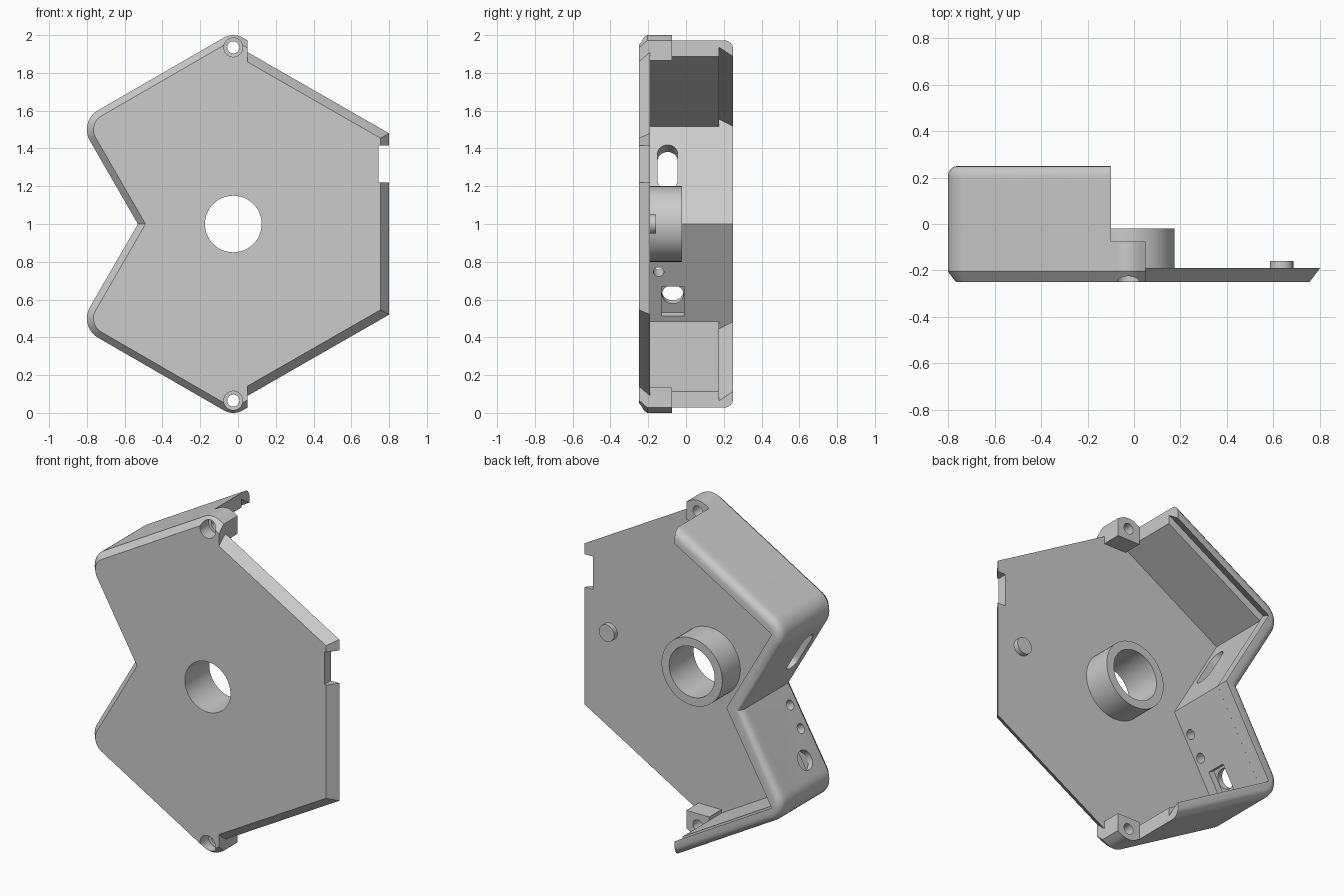
import bpy
import bmesh
import math
from mathutils import Vector

if "Cube" in bpy.data.objects:
    bpy.data.objects.remove(bpy.data.objects["Cube"], do_unlink=True)

grey = bpy.data.materials.new("matte grey")
grey.use_nodes = True
grey.diffuse_color = (0.6, 0.6, 0.6, 1)
grey.node_tree.nodes["Principled BSDF"].inputs["Base Color"].default_value = (0.6, 0.6, 0.6, 1)

C30, S30 = math.cos(math.pi / 6), 0.5
FRONT, CHAMFER, FLOOR, BACK = -0.25, -0.205, -0.19, 0.25
HUB_X = -0.025


def solid(name, rings):
    """Loft closed rings of 3D points, cap both ends and face outwards."""
    bm = bmesh.new()
    loops = [[bm.verts.new(p) for p in ring] for ring in rings]
    n = len(loops[0])
    for a, b in zip(loops, loops[1:]):
        for i in range(n):
            j = (i + 1) % n
            bm.faces.new((a[i], a[j], b[j], b[i]))
    bm.faces.new(loops[0][::-1])
    bm.faces.new(loops[-1])
    bm.normal_update()
    if bm.calc_volume(signed=True) < 0:
        bmesh.ops.reverse_faces(bm, faces=bm.faces)
    mesh = bpy.data.meshes.new(name)
    bm.to_mesh(mesh)
    bm.free()
    mesh.materials.append(grey)
    ob = bpy.data.objects.new(name, mesh)
    bpy.context.collection.objects.link(ob)
    return ob


def at_depth(outline, y):
    return [(p[0], y, p[1]) for p in outline]


def inset(poly, dists):
    """Move every edge of a counter-clockwise outline inwards by its own distance."""
    lines = []
    for i, p in enumerate(poly):
        d = (poly[(i + 1) % len(poly)] - p).normalized()
        lines.append((p + Vector((-d.y, d.x)) * dists[i], d))
    out = []
    for i, (p, d) in enumerate(lines):
        q, e = lines[i - 1]
        out.append(q + e * ((p - q).cross(d) / e.cross(d)))
    return out


def rounded(poly, radii, steps=10):
    """Replace corners by arcs where a radius is given."""
    out = []
    for i, p in enumerate(poly):
        r = radii[i]
        if not r:
            out.append(p)
            continue
        a = (poly[i - 1] - p).normalized()
        b = (poly[(i + 1) % len(poly)] - p).normalized()
        half = a.angle(b) / 2
        c = p + (a + b).normalized() * (r / math.sin(half))
        start = p + a * (r / math.tan(half)) - c
        end = p + b * (r / math.tan(half)) - c
        sweep = math.pi - 2 * half
        for k in range(steps + 1):
            t = k / steps
            out.append(c + (start * math.sin((1 - t) * sweep) + end * math.sin(t * sweep)) / math.sin(sweep))
    return out


def disc(u, v, r, n=48):
    return [(u + r * math.cos(2 * math.pi * k / n), v + r * math.sin(2 * math.pi * k / n)) for k in range(n)]


def cylinder(name, x, z, r, y0, y1):
    return solid(name, [at_depth(disc(x, z, r), y) for y in (y0, y1)])


def cut(targets, tool):
    """Subtract one cutter from each target, then discard it."""
    for ob in targets:
        mod = ob.modifiers.new(tool.name, 'BOOLEAN')
        mod.operation, mod.solver, mod.object = 'DIFFERENCE', 'EXACT', tool
        bpy.context.view_layer.objects.active = ob
        bpy.ops.object.modifier_apply(modifier=mod.name)
    bpy.data.objects.remove(tool, do_unlink=True)


def mirrored(p):
    return Vector((p.x, 2 - p.y))


# Key points of the hexagon with a wedge taken out of one side
apex = Vector((HUB_X, 2.0155))
corner = Vector((-0.8434, 1.543))
notch = Vector((-0.53, 1.0))
wall_end = Vector((-0.1, 1.9722))
step_top = Vector((0.05, 1.9722))
step_low = Vector((0.05, 1.91))
edge_end = Vector((0.8, 1.48))

# Front plate: chamfered outwards on the wedge side, undercut on the other
upper = [edge_end, step_low, step_top, apex, corner]
plate_outline = upper + [notch] + [mirrored(p) for p in reversed(upper)]


def plate_ring(y, d, under):
    dists = [under, 0, d, d, d, d, d, d, 0, under, under]
    radii = [0, 0, 0, 0.1 - d, 0.118 - d, 0, 0.118 - d, 0.1 - d, 0, 0, 0]
    return at_depth(rounded(inset(plate_outline, dists), radii), y)


plate = solid("front_plate", [plate_ring(FRONT, 0.035, 0.045),
                              plate_ring(CHAMFER, 0, 0.011),
                              plate_ring(FLOOR, 0, 0)])

# Side walls with a rounded back rim and a dovetail groove for a sliding lid
wall_outline = [wall_end, corner, notch, mirrored(corner), mirrored(wall_end)]


def wall_ring(y, d, slant, wedge):
    outer = rounded(inset(wall_outline, [d, d, d, d, 0]), [0, 0.118 - d, 0, 0.118 - d, 0])
    inner = inset(wall_outline, [slant, wedge, wedge, slant, 0])
    return at_depth(outer + inner[::-1], y)


rings = [wall_ring(FLOOR, 0, 0.075, 0.075), wall_ring(0.174, 0, 0.075, 0.075), wall_ring(0.176, 0, 0.032, 0.077)]
for k in range(5):
    a = k * math.pi / 8
    y = BACK - 0.045 + 0.045 * math.sin(a)
    rings.append(wall_ring(y, 0.042 * (1 - math.cos(a)), 0.032 + 0.58 * (y - 0.176), 0.077))
walls = solid("side_walls", rings)

# Screw bosses at both tips
boss_outline = rounded([Vector((-0.1, 1.865)), Vector((0.05, 1.865)), step_top, apex, wall_end],
                       [0, 0, 0, 0.1, 0])
bosses = []
for name, outline in (("upper_boss", boss_outline), ("lower_boss", [mirrored(p) for p in boss_outline])):
    bosses.append(solid(name, [at_depth(outline, y) for y in (FLOOR, -0.075)]))

# Central sleeve and locating peg
sleeve = cylinder("sleeve", HUB_X, 1, 0.2, FLOOR, -0.02)
peg = cylinder("peg", 0.635, 1, 0.05, FLOOR, -0.16)
cut([plate, sleeve], cylinder("sleeve_bore", HUB_X, 1, 0.15, -0.4, 0.1))

# Open slot in the straight edge
slot_box = [(0.745, 1.22), (1, 1.22), (1, 1.415), (0.745, 1.415)]
cut([plate], solid("edge_slot", [at_depth(slot_box, y) for y in (-0.4, 0)]))

# Counterbored screw holes
for boss, z in zip(bosses, (1.935, 0.065)):
    steps = ((0.05, -0.4), (0.05, -0.17), (0.032, -0.169), (0.032, 0.1))
    cut([plate, boss], solid("screw_hole", [at_depth(disc(HUB_X, z, r), y) for r, y in steps]))


def wall_cutter(name, side, profile, w0=-0.03, w1=0.11):
    """Cutter through a wedge wall; profile is (distance from notch, y)."""
    along = Vector((-S30, 0, side * C30))
    inward = Vector((C30, 0, side * S30))
    base = Vector((notch.x, 0, notch.y))
    return solid(name, [[base + along * u + inward * w + Vector((0, v, 0)) for u, v in profile]
                        for w in (w0, w1)])


# Upper wedge wall: long rounded slot
slot = rounded([Vector(p) for p in ((0.17, -0.15), (0.44, -0.15), (0.44, -0.045), (0.17, -0.045))],
               [0.052] * 4)
cut([walls], wall_cutter("cable_slot", 1, slot))

# Lower wedge wall: two small holes, one large hole with a pocket inside
for u in (0.11, 0.25):
    cut([walls], wall_cutter("small_hole", -1, disc(u, -0.145, 0.028, 24)))
cut([walls], wall_cutter("large_hole", -1, disc(0.41, -0.07, 0.057)))
cut([walls], wall_cutter("hole_pocket", -1, [(0.34, -0.129), (0.52, -0.129), (0.52, -0.01), (0.34, -0.01)], 0.035))

# Smooth the round surfaces and keep hard edges
bpy.ops.object.select_all(action='DESELECT')
for ob in [plate, walls, sleeve, peg] + bosses:
    ob.select_set(True)
bpy.context.view_layer.objects.active = plate
bpy.ops.object.shade_smooth_by_angle(angle=math.radians(28))
